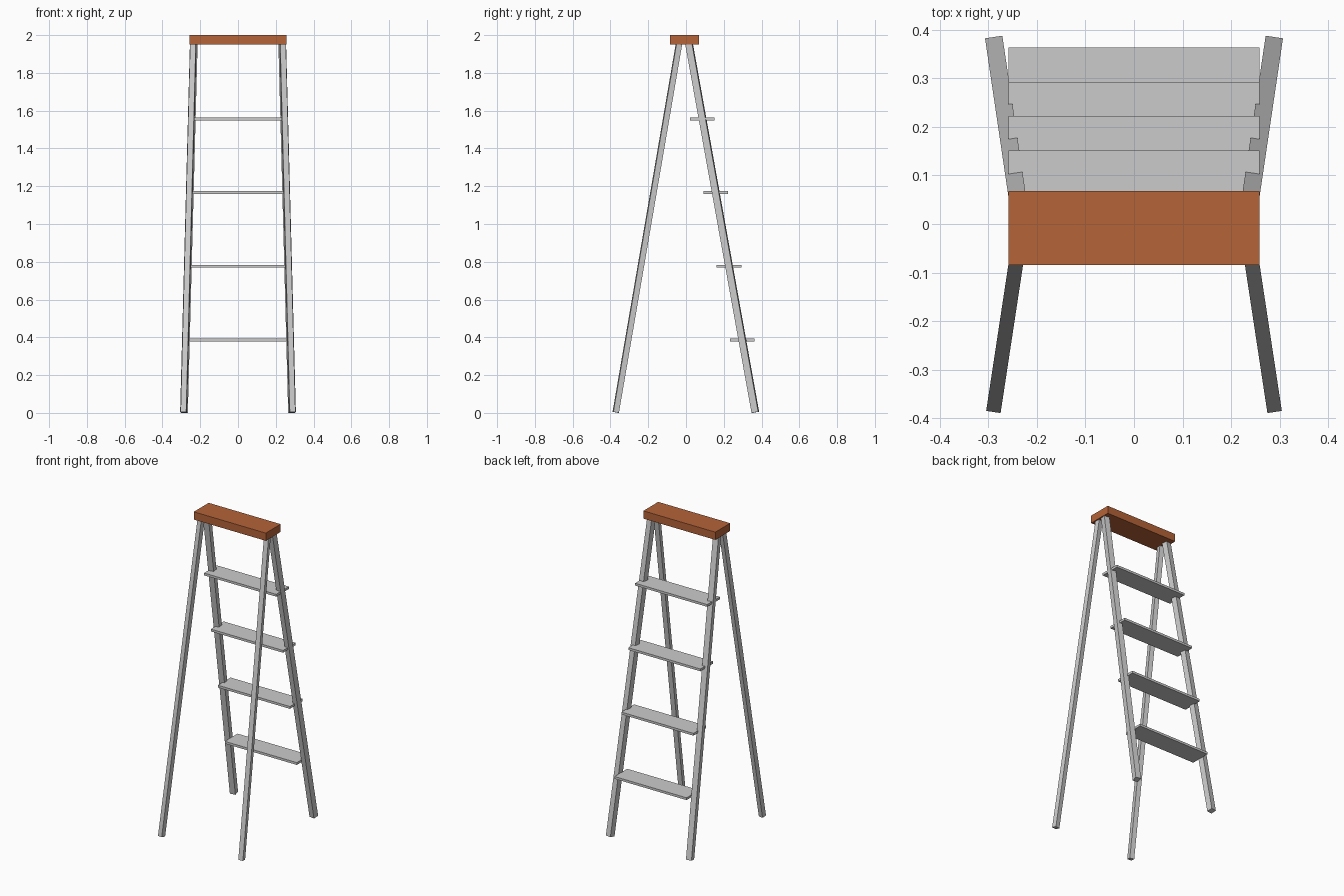
import bpy
from mathutils import Vector

if "Cube" in bpy.data.objects:
    bpy.data.objects.remove(bpy.data.objects["Cube"])

def box(name, centre, size, rot=None, mat=None):
    bpy.ops.mesh.primitive_cube_add(size=1, location=centre)
    ob = bpy.context.object
    ob.name = name
    ob.scale = size
    if rot:
        ob.rotation_euler = rot
    if mat:
        ob.data.materials.append(mat)
    return ob

def leg(name, foot, head, w, d):
    # square bar running from foot to head
    a, b = Vector(foot), Vector(head)
    v = b - a
    box(name, (a + b) / 2, (w, d, v.length), v.to_track_quat('Z', 'Y').to_euler())

wood = bpy.data.materials.new("orange_top")
wood.diffuse_color = (0.46, 0.125, 0.04, 1)
wood.use_nodes = True
wood.node_tree.nodes["Principled BSDF"].inputs["Base Color"].default_value = wood.diffuse_color

# top cap
box("top_cap", (0, -0.008, 1.975), (0.516, 0.152, 0.05), mat=wood)

# splayed legs: wide pair carries the steps, slim pair supports
for s, side in ((-1, "left"), (1, "right")):
    leg(f"step_leg_{side}", (s * 0.286, 0.367, 0.003), (s * 0.234, 0.015, 1.96), 0.036, 0.036)
    leg(f"support_leg_{side}", (s * 0.287, -0.372, 0.003), (s * 0.236, -0.036, 1.96), 0.03, 0.03)

# flat steps
for i in range(4):
    box(f"step_{i + 1}", (0, 0.298 - 0.0705 * i, 0.386 + 0.39 * i), (0.516, 0.13, 0.015))
